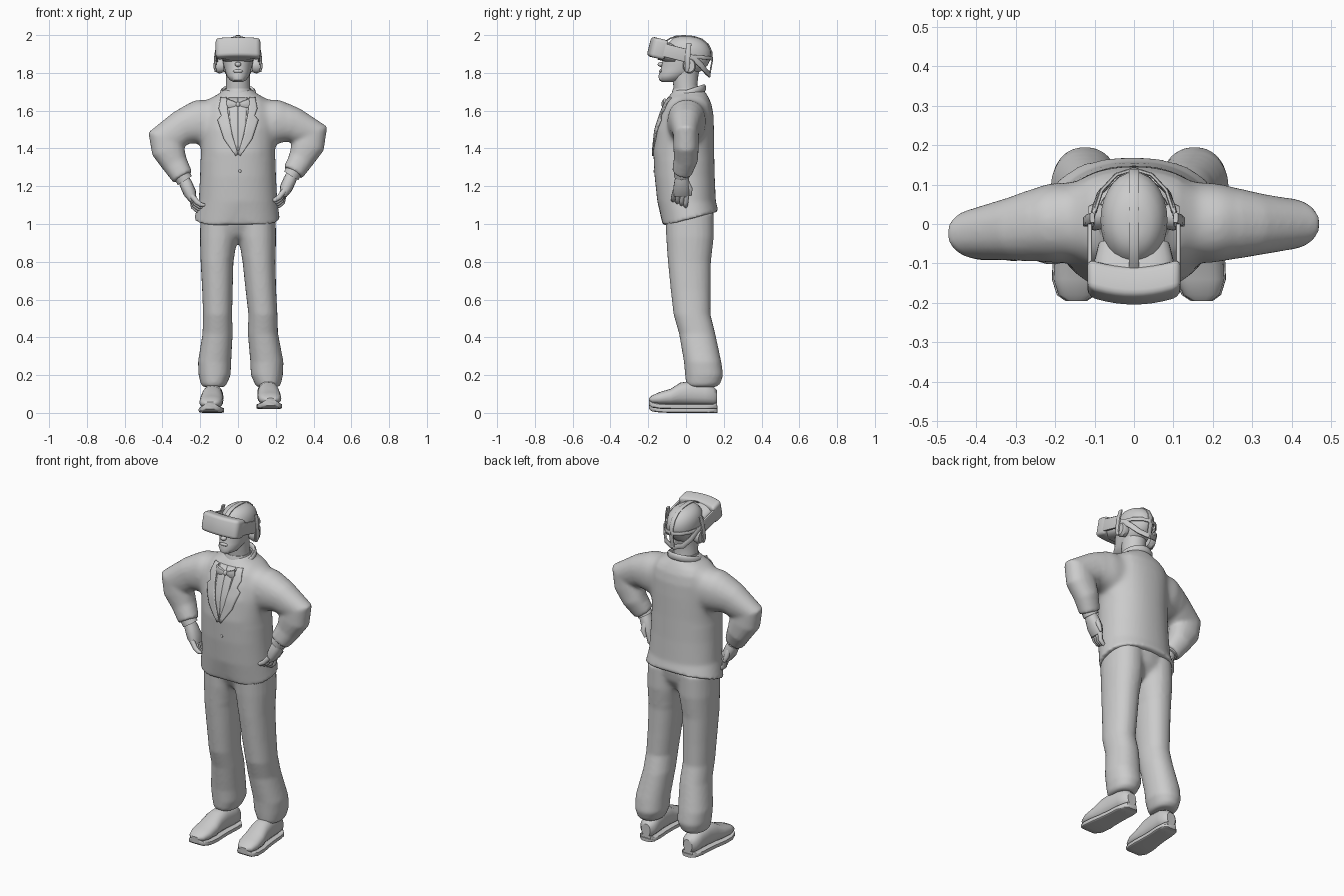
import bpy, bmesh, math
from mathutils import Vector, Matrix
from mathutils.bvhtree import BVHTree

if "Cube" in bpy.data.objects:
    bpy.data.objects.remove(bpy.data.objects["Cube"])

def finish(name, bm, angle=40):
    bmesh.ops.recalc_face_normals(bm, faces=bm.faces)
    me = bpy.data.meshes.new(name)
    bm.to_mesh(me)
    ob = bpy.data.objects.new(name, me)
    bpy.context.collection.objects.link(ob)
    bpy.ops.object.select_all(action='DESELECT')
    ob.select_set(True)
    bpy.context.view_layer.objects.active = ob
    bpy.ops.object.shade_smooth_by_angle(angle=math.radians(angle))
    return ob

def loft(name, rings, n=24, e=2.0, hem=None):
    """rings: (centre, u half-axis, v half-axis); superellipse exponent e"""
    bm, rows = bmesh.new(), []
    for i, (c, u, v) in enumerate(rings):
        rows.append([])
        for k in range(n):
            ca, sa = math.cos(2 * math.pi * k / n), math.sin(2 * math.pi * k / n)
            p = c + u * math.copysign(abs(ca) ** (2 / e), ca) + v * math.copysign(abs(sa) ** (2 / e), sa)
            if hem and i == 0:
                p.z = hem(p)
            rows[-1].append(bm.verts.new(p))
    for a, b in zip(rows, rows[1:]):
        for k in range(n):
            bm.faces.new((a[k], a[(k + 1) % n], b[(k + 1) % n], b[k]))
    bm.faces.new(rows[0])
    bm.faces.new(rows[-1])
    return finish(name, bm)

def stack(name, rows, **kw):
    """upright loft; rows: (z, x centre, x radius, y front, y back)"""
    return loft(name, [(Vector((x, (f + b) / 2, z)), Vector((r, 0, 0)), Vector((0, (b - f) / 2, 0)))
                       for z, x, r, f, b in rows], **kw)

def tube(name, pts, radii, ref, n=14, e=2.0):
    """loft along a path; radii: (across, along ref) for all points or one per point"""
    pts, ref, rings = [Vector(p) for p in pts], Vector(ref), []
    for i, p in enumerate(pts):
        a, b = pts[max(i - 1, 0)], pts[min(i + 1, len(pts) - 1)]
        t = ((p - a).normalized() + (b - p).normalized()).normalized()
        u = t.cross(ref).normalized()
        r = radii[i] if isinstance(radii, list) else radii
        rings.append((p, u * r[0], u.cross(t).normalized() * r[1]))
    return loft(name, rings, n=n, e=e)

def box(name, loc, size, tilt=0, bevel=0.0, bow=0.0):
    bm = bmesh.new()
    bmesh.ops.create_cube(bm, size=1)
    bmesh.ops.subdivide_edges(bm, edges=[d for d in bm.edges if abs(d.verts[0].co.x - d.verts[1].co.x) > .5], cuts=9)
    bmesh.ops.scale(bm, vec=size, verts=bm.verts)
    bmesh.ops.bevel(bm, geom=[d for d in bm.edges if d.calc_face_angle() > 1], offset=bevel, segments=3,
                    affect='EDGES', profile=.5)
    for v in bm.verts:
        v.co.y += bow * (2 * v.co.x / size[0]) ** 2
    bm.transform(Matrix.Translation(loc) @ Matrix.Rotation(math.radians(tilt), 4, 'X'))
    return finish(name, bm)

def ball(name, loc, size):
    bm = bmesh.new()
    bmesh.ops.create_uvsphere(bm, u_segments=16, v_segments=10, radius=1)
    bm.transform(Matrix.Translation(loc) @ Matrix.Diagonal((*size, 1)))
    return finish(name, bm)

def blend(name, parts, soft, passes):
    """fuse overlapping parts into one skin and soften the joints chosen by soft(co)"""
    bm = bmesh.new()
    for ob in parts:
        bm.from_mesh(ob.data)
        bpy.data.objects.remove(ob)
    ob = finish(name, bm)
    mod = ob.modifiers.new("fuse", 'REMESH')
    mod.mode, mod.voxel_size = 'VOXEL', .009
    bpy.ops.object.modifier_apply(modifier=mod.name)
    bm.clear()
    bm.from_mesh(ob.data)
    everything = list(bm.verts)
    joints = [v for v in everything if soft(v.co)]
    for i in range(passes):
        bmesh.ops.smooth_vert(bm, verts=joints, factor=.5, use_axis_x=True, use_axis_y=True, use_axis_z=True)
    for i in range(3):
        bmesh.ops.smooth_vert(bm, verts=everything, factor=.5, use_axis_x=True, use_axis_y=True, use_axis_z=True)
    bpy.data.objects.remove(ob)
    return finish(name, bm, 60)

# Jacket: body with a dipping hem, two bent sleeves (the wearer's right arm hangs lower and further forward)
def hem_line(p):
    return 1.02 + .27 * p.y + (.05 * max(0, 1 - abs(p.x) / .11) if p.y < 0 else 0)

parts = [stack("body", [
    (1.0, -.005, .227, -.13, .172), (1.12, 0, .208, -.152, .158), (1.25, 0, .201, -.166, .152),
    (1.38, 0, .197, -.173, .149), (1.5, 0, .2, -.162, .148), (1.58, 0, .2, -.138, .145),
    (1.635, 0, .185, -.115, .135), (1.665, 0, .15, -.098, .122), (1.69, 0, .1, -.08, .108),
    (1.712, 0, .075, -.06, .09)], n=48, e=2.2, hem=hem_line)]
SIDES = (("right", -1, -.025, -.025, -.045), ("left", 1, 0, 0, -.022))
for side, s, dz, ey, wy in SIDES:
    parts.append(tube("sleeve", [
        (s * .1, .01, 1.555), (s * .2, .003, 1.54), (s * .3, ey * .5, 1.522 + dz * .5), (s * .378, ey, 1.472 + dz),
        (s * .37, ey, 1.415 + dz), (s * .335, ey, 1.345 + dz), (s * .292, wy, 1.272 + dz)],
        [(.1, .095), (.122, .104), (.092, .082), (.104, .066), (.088, .068), (.069, .064), (.057, .053)],
        (0, 1, 0), n=20, e=2.2))
jacket = blend("jacket", parts, lambda c: c.z > 1.34 and .12 < abs(c.x) < .27, 22)
surface = BVHTree.FromPolygons([v.co.copy() for v in jacket.data.vertices],
                               [list(p.vertices) for p in jacket.data.polygons])

def panel(name, rows, s, lift, thick):
    """patch laid on the jacket front; rows of (inner x, inner z, outer x, outer z)"""
    bm, grid = bmesh.new(), []
    fine = [Vector(a).lerp(Vector(b), k / 4) for a, b in zip(rows, rows[1:]) for k in range(4)] + [Vector(rows[-1])]
    for r in fine:
        grid.append([])
        for k in range(6):
            x, z = r[0] + (r[2] - r[0]) * k / 5, r[1] + (r[3] - r[1]) * k / 5
            hit = surface.ray_cast(Vector((s * x, -1, z)), Vector((0, 1, 0)))[0]
            grid[-1].append(bm.verts.new((s * x, (hit.y if hit else -.08) - lift, z)))
    for a, b in zip(grid, grid[1:]):
        for k in range(5):
            bm.faces.new((a[k], a[k + 1], b[k + 1], b[k]))
    mod = finish(name, bm).modifiers.new("thickness", 'SOLIDIFY')
    mod.thickness, mod.offset = thick, 0

for side, s, dz, ey, wy in SIDES:
    # Shirt front and lapel
    panel("shirt_front_" + side, [(0, 1.39, .008, 1.39), (0, 1.52, .04, 1.52), (0, 1.67, .05, 1.67)], s, .002, .003)
    panel("lapel_" + side, [(.0, 1.37, .012, 1.36), (.03, 1.47, .075, 1.45), (.045, 1.55, .108, 1.55),
                            (.05, 1.57, .088, 1.573), (.055, 1.61, .102, 1.61), (.06, 1.67, .09, 1.67)], s, .005, .007)
    # Hand resting on the hip: cuff, palm, four curled fingers, thumb
    def at(x, y, z):
        return (s * x, y + wy, z + dz)
    Y = (0, 1, 0)
    tube("shirt_cuff_" + side, [at(.3, 0, 1.285), at(.281, 0, 1.255)], (.044, .043), Y)
    tube("palm_" + side, [at(.29, 0, 1.268), at(.275, 0, 1.235), at(.255, 0, 1.19), at(.238, 0, 1.15)],
         [(.03, .031), (.034, .038), (.034, .046), (.02, .042)], Y, e=2.3)
    for i in range(4):
        y = -.036 + .022 * i
        tube(f"finger_{side}_{i}", [at(.245, y, 1.175), at(.218 + .006 * i, y - .008, 1.142 - .009 * i),
                                    at(.196 + .007 * i, y - .01, 1.127 - .01 * i),
                                    at(.176 + .009 * i, y - .008, 1.125 - .012 * i)],
             [(.015, .013), (.014, .013), (.012, .011), (.007, .007)], Y, n=10)
    tube("thumb_" + side, [at(.265, .025, 1.22), at(.265, .045, 1.185), at(.25, .045, 1.15)],
         [(.017, .016), (.015, .013), (.007, .007)], Y, n=10)

# Trousers and shoes
parts = [stack("seat", [(.9, 0, .02, 0, .04), (.94, 0, .07, -.07, .1), (1.0, 0, .15, -.1, .14), (1.07, 0, .19, -.112, .15)])]
for side, s, knee, calf, ankle, fx, z0 in (("right", -1, -.108, -.124, -.128, -.135, 0),
                                           ("left", 1, .132, .153, .158, .16, .02)):
    parts.append(stack("leg", [
        (1.06, s * .1, .098, -.11, .147), (.93, s * .102, .1, -.105, .147), (.8, s * .111, .087, -.096, .132),
        (.65, (s * .11 + knee) / 2, .081, -.081, .13), (.52, knee, .077, -.066, .13), (.42, knee, .08, -.037, .155),
        (.27, calf, .088, -.011, .187), (.2, calf, .085, -.005, .197), (.155, ankle, .07, 0, .182),
        (.137, ankle, .058, .01, .16)], e=2.2))
    prof = [(-.195, .024, .042, .058), (-.18, .046, .03, .072), (-.14, .061, .024, .09), (-.08, .062, .022, .108),
            (-.03, .056, .022, .14), (.03, .052, .022, .15), (.1, .052, .022, .14), (.145, .046, .022, .12),
            (.163, .028, .03, .1)]
    def foot(y):
        return fx - s * y * .06
    loft("shoe_" + side, [(Vector((foot(y), y, z0 + (lo + hi) / 2)), Vector((w, 0, 0)), Vector((0, 0, (hi - lo) / 2)))
                          for y, w, lo, hi in prof], n=20, e=2.4)
    loft("sole_" + side, [(Vector((foot(y), y, z0 + lo - .008)), Vector((w + .004, 0, 0)), Vector((0, 0, .014)))
                          for y, w, lo, hi in prof], n=20, e=6)
    loft("heel_" + side, [(Vector((foot(y), y, z0 + .01)), Vector((w, 0, 0)), Vector((0, 0, .01)))
                          for y, w in ((.06, .053), (.12, .053), (.155, .042), (.168, .025))], n=16, e=6)
blend("trousers", parts, lambda c: .84 < c.z < 1.04 and abs(c.x) < .07, 15)

# Collars, bow tie and button
stack("shirt_collar", [(1.67, 0, .08, -.08, .09), (1.7, 0, .074, -.074, .082), (1.718, 0, .069, -.068, .072)])
arc = [math.radians(-55 + 290 * k / 16) for k in range(17)]
tube("jacket_collar", [(.086 * math.cos(a), .008 + .088 * math.sin(a), 1.69 + .03 * math.sin(a)) for a in arc],
     (.01, .02), (0, 0, 1), n=12)
for s in (-1, 1):
    tube("bow_wing", [(s * .006, -.113, 1.632), (s * .035, -.117, 1.635), (s * .06, -.112, 1.638)],
         [(.01, .01), (.02, .012), (.028, .008)], (0, 1, 0), n=10, e=3)
ball("bow_knot", (0, -.115, 1.632), (.013, .014, .015))
ball("jacket_button", (.01, -.168, 1.28), (.008, .005, .008))

# Head and neck
stack("neck", [(1.66, 0, .07, -.06, .08), (1.74, 0, .063, -.068, .06), (1.79, 0, .064, -.075, .066), (1.85, 0, .065, -.08, .08)])
stack("head", [(1.752, 0, .025, -.128, -.05), (1.762, 0, .044, -.143, -.01), (1.785, 0, .06, -.146, .02),
               (1.81, 0, .068, -.136, .08), (1.84, 0, .077, -.13, .115), (1.88, 0, .084, -.12, .134),
               (1.92, 0, .085, -.112, .131), (1.95, 0, .079, -.1, .115), (1.973, 0, .064, -.08, .09),
               (1.987, 0, .044, -.06, .06), (1.993, 0, .018, -.035, .025)], n=28)
ball("mouth", (0, -.134, 1.809), (.026, .009, .009))
ball("nose", (0, -.134, 1.845), (.017, .016, .013))

# Headset: curved visor, face cushion, arms, earphones and straps
box("visor", (0, -.157, 1.932), (.236, .08, .106), tilt=-14, bevel=.018, bow=.022)
loft("face_cushion", [(Vector((0, y, z)), Vector((w, 0, 0)), Vector((0, .01, h)))
                      for y, z, w, h in ((-.14, 1.922, .104, .052), (-.09, 1.907, .1, .05), (-.05, 1.897, .09, .045))], e=3)
for s in (-1, 1):
    box("headset_arm", (s * .112, -.065, 1.908), (.012, .15, .07), tilt=-14, bevel=.004)
    tube("earphone_stem", [(s * .106, .016, 1.957), (s * .118, .01, 1.9), (s * .123, .006, 1.83), (s * .118, .004, 1.805)],
         [(.006, .013), (.007, .014), (.007, .013), (.005, .009)], (0, 1, 0), n=10, e=4)
    tube("earphone_pad", [(s * .076, .018, 1.838), (s * .1, .018, 1.838), (s * .115, .018, 1.838)],
         [(.03, .034), (.035, .042), (.028, .034)], (0, 0, 1), n=20)
    tube("lower_strap", [(s * .11, -.01, 1.9), (s * .101, .04, 1.878), (s * .086, .08, 1.84), (s * .055, .108, 1.805),
                         (0, .125, 1.79)], (.006, .015), (0, 0, 1), n=10, e=4)
    tube("upper_strap", [(s * .1, .03, 1.885), (s * .082, .085, 1.882), (s * .045, .125, 1.878), (0, .139, 1.875)],
         (.005, .01), (0, 0, 1), n=10, e=4)
tube("top_strap", [(0, -.11, 1.965), (0, -.085, 1.982), (0, -.05, 1.994), (0, -.01, 1.996), (0, .04, 1.992), (0, .085, 1.977),
                   (0, .118, 1.95), (0, .136, 1.91), (0, .138, 1.86), (0, .125, 1.79)], (.004, .013), (1, 0, 0), n=10, e=4)
